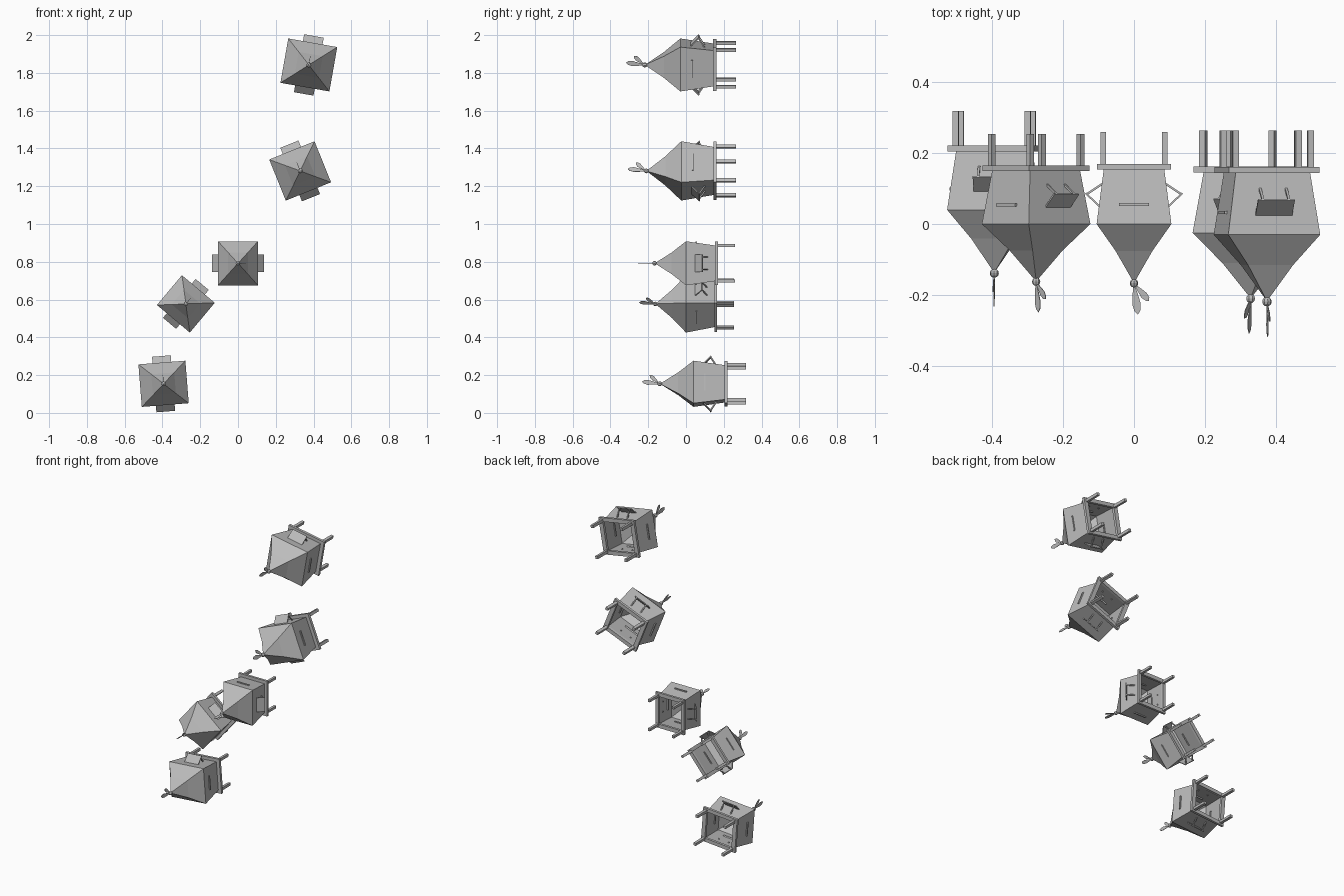
import bpy, bmesh, math
from mathutils import Matrix, Vector

if "Cube" in bpy.data.objects:
    bpy.data.objects.remove(bpy.data.objects["Cube"], do_unlink=True)

grey = bpy.data.materials.new("plain_grey")
grey.use_nodes = True
grey.diffuse_color = (0.5, 0.5, 0.5, 1)
grey.node_tree.nodes["Principled BSDF"].inputs["Base Color"].default_value = (0.5, 0.5, 0.5, 1)


def finish(name, bm, place):
    """Turn a mesh built in hut space into a placed object."""
    bmesh.ops.recalc_face_normals(bm, faces=bm.faces)
    mesh = bpy.data.meshes.new(name)
    bm.to_mesh(mesh)
    bm.free()
    mesh.materials.append(grey)
    obj = bpy.data.objects.new(name, mesh)
    obj.matrix_world = place
    bpy.context.collection.objects.link(obj)
    return obj


def add_box(bm, centre, size, tilt=0.0):
    """Box tilted about the local y axis."""
    m = Matrix.Translation(centre) @ Matrix.Rotation(tilt, 4, 'Y') @ Matrix.Diagonal((*size, 1))
    bmesh.ops.create_cube(bm, size=1, matrix=m)


def add_bar(bm, start, end, width, thick):
    """Flat bar between two points in the x-z plane."""
    a, b = Vector(start), Vector(end)
    d = b - a
    add_box(bm, (a + b) / 2, (thick, width, d.length), math.atan2(d.x, d.z))


def add_rings(bm, rings):
    """Skin of rectangular rings given as (half x, half y, z)."""
    rows = [[bm.verts.new((sx * x, sy * y, z)) for sx, sy in ((-1, -1), (1, -1), (1, 1), (-1, 1))]
            for x, y, z in rings]
    for low, high in zip(rows, rows[1:]):
        for i in range(4):
            j = (i + 1) % 4
            bm.faces.new((low[i], low[j], high[j], high[i]))
    return rows


def add_leaf(bm, root, lean, length, width):
    """Thin pointed leaf in the x-z plane, leaning towards +x."""
    outline = ((0, 0.15), (0.3, 0.6), (0.65, 1), (0.88, 0.7), (1, 0))
    pts = [(w, t) for t, w in outline] + [(-w, t) for t, w in reversed(outline[:-1])]
    m = Matrix.Translation(root) @ Matrix.Rotation(lean, 4, 'Y')
    face = bm.faces.new([bm.verts.new(m @ Vector((w * width / 2, -0.001, t * length))) for w, t in pts])
    new = bmesh.ops.extrude_face_region(bm, geom=[face])["geom"]
    bmesh.ops.translate(bm, vec=(0, 0.002, 0), verts=[v for v in new if isinstance(v, bmesh.types.BMVert)])


EAVE = (0.1055, 0.1165)
FOOT = (0.085, 0.094)


def build_hut(prefix, place):
    # tapered walls, open underneath
    bm = bmesh.new()
    add_rings(bm, [(*FOOT, -0.157), (*EAVE, 0)])
    finish(prefix + "_walls", bm, place)

    # four sided roof, slightly hollow
    bm = bmesh.new()
    rows = add_rings(bm, [(*EAVE, 0), (0.052, 0.057, 0.076), (0.005, 0.005, 0.158)])
    bm.faces.new(rows[-1])
    finish(prefix + "_roof", bm, place)

    # floor frame
    bm = bmesh.new()
    inner, outer = (0.082, 0.090), (0.104, 0.115)
    add_rings(bm, [(*inner, -0.154), (*outer, -0.154), (*outer, -0.169), (*inner, -0.169), (*inner, -0.154)])
    bmesh.ops.remove_doubles(bm, verts=bm.verts, dist=1e-5)
    finish(prefix + "_floor_frame", bm, place)

    # stilts
    bm = bmesh.new()
    for sx in (-1, 1):
        for sy in (-1, 1):
            add_box(bm, (sx * 0.087, sy * 0.095, -0.21), (0.016, 0.016, 0.1))
    finish(prefix + "_stilts", bm, place)

    # propped shutters on two sides
    bm = bmesh.new()
    for s in (-1, 1):
        add_bar(bm, (s * 0.095, 0, -0.047), (s * 0.136, 0, -0.087), 0.093, 0.005)
        for y in (-0.033, 0.033):
            add_bar(bm, (s * 0.133, y, -0.084), (s * 0.088, y, -0.114), 0.006, 0.006)
    finish(prefix + "_shutters", bm, place)

    # narrow slats on the other two sides
    bm = bmesh.new()
    for s in (-1, 1):
        add_box(bm, (0, s * 0.109, -0.055), (0.085, 0.012, 0.008))
    finish(prefix + "_slats", bm, place)

    # roof knob
    bm = bmesh.new()
    bmesh.ops.create_uvsphere(bm, u_segments=8, v_segments=6, radius=0.012,
                              matrix=Matrix.Translation((0, 0, 0.167)))
    finish(prefix + "_roof_knob", bm, place)

    # pair of leaves
    bm = bmesh.new()
    add_leaf(bm, (0, 0, 0.172), 0.13, 0.084, 0.024)
    add_leaf(bm, (0.003, 0, 0.172), 0.72, 0.06, 0.02)
    finish(prefix + "_leaves", bm, place)


# position, turn in degrees and scale of each hut
huts = {
    "lowest_hut": ((-0.394, 0.04, 0.154), 94.5, 1.07),
    "second_hut": ((-0.276, 0.0, 0.577), 50, 0.975),
    "middle_hut": ((0, 0, 0.792), 0, 1.0),
    "fourth_hut": ((0.329, -0.025, 1.281), 112, 1.11),
    "highest_hut": ((0.375, -0.03, 1.842), 80, 1.13),
}
for name, (pos, turn, scale) in huts.items():
    build_hut(name, Matrix.Translation(pos) @ Matrix.Rotation(-math.radians(turn), 4, 'Y')
              @ Matrix.Rotation(math.pi / 2, 4, 'X') @ Matrix.Scale(scale, 4))
